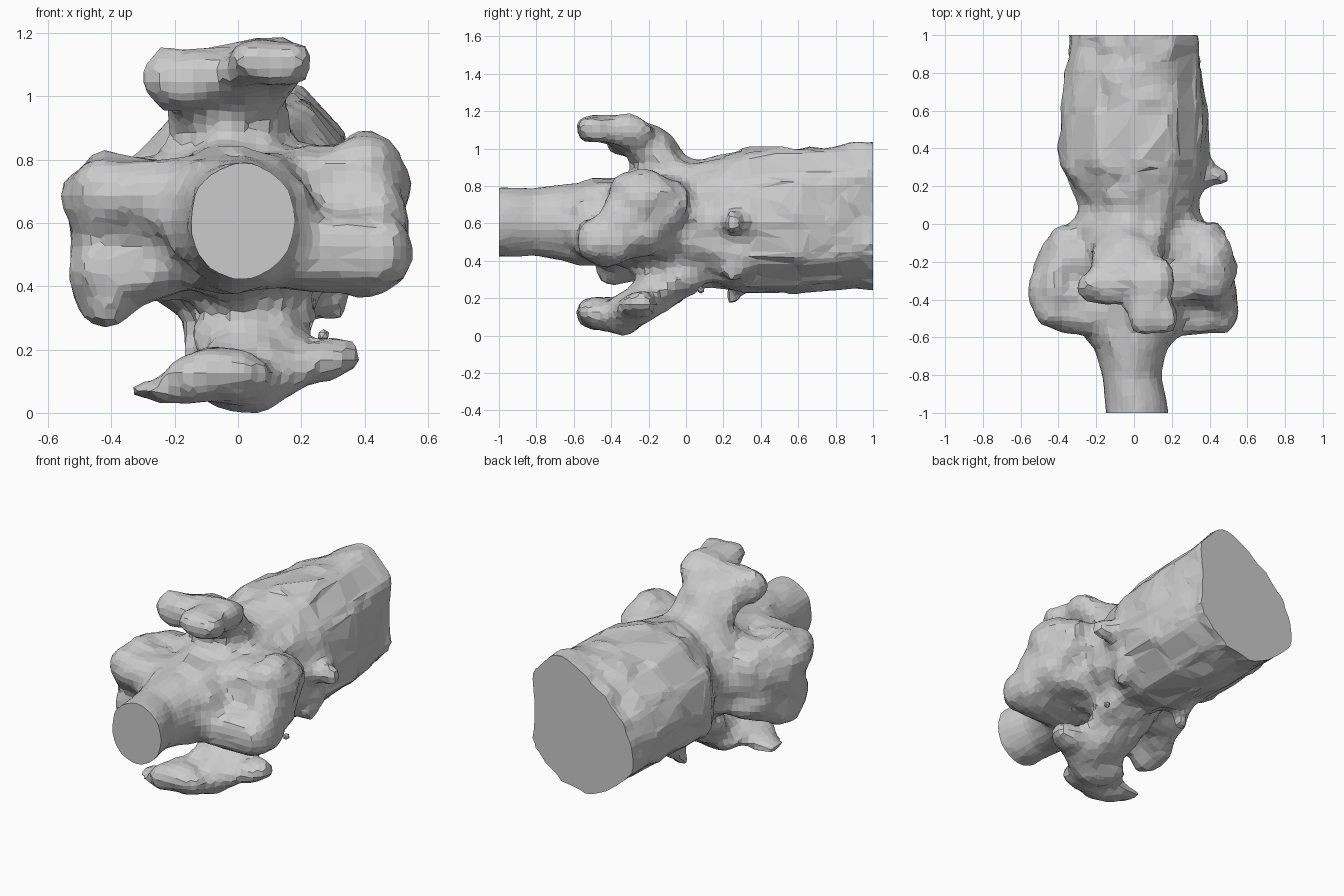
import bpy, bmesh, math
from mathutils import Vector, noise

if "Cube" in bpy.data.objects:
    bpy.data.objects.remove(bpy.data.objects["Cube"])


def finish(bm, name):
    mesh = bpy.data.meshes.new(name)
    bm.to_mesh(mesh)
    bm.free()
    obj = bpy.data.objects.new(name, mesh)
    bpy.context.collection.objects.link(obj)
    return obj


def limb(bm, *blobs):
    """Hull stretched over consecutive ellipsoids (x, y, z, rx, ry, rz)."""
    for a, b in zip(blobs, blobs[1:]):
        pts = []
        for x, y, z, rx, ry, rz in (a, b):
            for i in range(10):
                for j in range(1, 6):
                    u, v = math.tau * i / 10, math.pi * j / 6
                    pts.append(bm.verts.new((x + rx * math.sin(v) * math.cos(u),
                                             y + ry * math.cos(v),
                                             z + rz * math.sin(v) * math.sin(u))))
        out = bmesh.ops.convex_hull(bm, input=pts)
        junk = set(out["geom_interior"]) | set(out["geom_unused"])
        bmesh.ops.delete(bm, geom=[g for g in junk if isinstance(g, bmesh.types.BMVert)],
                         context='VERTS')


bm = bmesh.new()

# Long core: thin shaft in front, hub, waist and thick trunk behind
tail = [(.31, .63), (.35, .9), (.18, 1.09), (0, .98), (-.14, .87), (-.28, .73),
        (-.33, .63), (-.36, .49), (-.16, .28), (0, .255), (.16, .31), (.33, .46)]
bulge = [1, 1, 1.02, .98, .97, .98, 1, .97, .86, .99, 1.04, 1.04]  # lopsided trunk
sections = [  # y, cx, cz, rx, rz, blend towards the tail outline
    (-1.1, .02, .62, .17, .19, 0), (-.95, .01, .62, .17, .19, 0),
    (-.8, -.015, .62, .16, .185, 0), (-.68, -.02, .62, .19, .205, 0),
    (-.55, 0, .62, .25, .225, 0), (-.35, 0, .62, .28, .24, 0),
    (-.15, 0, .63, .31, .29, 0), (.0, .01, .62, .33, .34, 0),
    (.09, .03, .62, .31, .345, 0), (.18, .01, .62, .35, .36, .1),
    (.3, -.01, .63, .42, .395, .15), (.6, 0, .63, .42, .4, .25),
    (.8, 0, .64, .4, .39, .5), (.93, 0, .63, .37, .38, .75), (1.1, 0, .63, .36, .38, 1)]
rings = []
for y, cx, cz, rx, rz, t in sections:
    ring = []
    for k, (ex, ez) in enumerate(tail):
        a = math.tau * k / 12
        f = bulge[k] if y > .05 else 1
        x, z = cx + f * rx * math.cos(a), cz + f * rz * math.sin(a)
        ring.append(bm.verts.new((x + (ex - x) * t, y, z + (ez - z) * t)))
    rings.append(ring)
for r, s in zip(rings, rings[1:]):
    for k in range(12):
        bm.faces.new((r[k], r[k - 1], s[k - 1], s[k]))
bm.faces.new(rings[0])
bm.faces.new(rings[-1][::-1])

# Top petal: stem, crossbar and forward nose
limb(bm, (-.03, -.08, .85, .2, .1, .18), (-.03, -.2, 1.03, .19, .14, .1),
     (-.03, -.31, 1.09, .21, .13, .09))
limb(bm, (-.21, -.32, 1.06, .085, .1, .11), (.13, -.3, 1.11, .09, .12, .09))
limb(bm, (.08, -.32, 1.11, .12, .13, .085), (.1, -.5, 1.12, .14, .1, .08))

# Bottom petal: stem, sole, nose and right-hand tip
limb(bm, (.06, .08, .4, .2, .1, .13), (.05, -.2, .22, .18, .14, .1),
     (.02, -.36, .11, .15, .13, .1))
limb(bm, (-.05, -.33, .12, .13, .12, .09), (-.07, -.48, .14, .18, .12, .085))
limb(bm, (-.1, -.45, .09, .1, .13, .05), (-.3, -.42, .085, .06, .1, .035))
limb(bm, (.12, -.28, .15, .12, .13, .08), (.34, -.24, .19, .06, .08, .06))

# Left petal: flat-topped upper finger reaching the shaft, sagging lower finger
limb(bm, (-.1, -.2, .68, .14, .2, .16), (-.36, -.14, .67, .12, .16, .15),
     (-.41, -.38, .7, .15, .18, .145))
limb(bm, (-.1, -.46, .69, .12, .19, .13), (-.43, -.38, .7, .14, .17, .13))
limb(bm, (-.12, -.12, .52, .14, .14, .15), (-.36, -.16, .5, .12, .16, .15),
     (-.43, -.36, .37, .08, .14, .09))
limb(bm, (-.1, -.38, .52, .1, .14, .12), (-.43, -.36, .47, .1, .15, .14))
limb(bm, (-.42, -.3, .64, .12, .18, .14), (-.43, -.34, .42, .085, .16, .13))

# Right petal: broad lower block and shorter upper finger
limb(bm, (.12, -.14, .68, .17, .16, .17), (.38, -.1, .72, .12, .13, .15),
     (.42, -.25, .77, .13, .16, .145))
limb(bm, (.12, -.28, .71, .12, .15, .13), (.42, -.26, .77, .13, .16, .12))
limb(bm, (.12, -.46, .53, .14, .16, .14), (.42, -.43, .52, .14, .17, .14))
limb(bm, (.15, -.13, .56, .15, .14, .15), (.4, -.26, .57, .13, .17, .13),
     (.43, -.42, .53, .13, .17, .14))
limb(bm, (.43, -.36, .56, .12, .18, .12), (.43, -.22, .74, .1, .15, .13))

# Small spurs on the trunk
limb(bm, (.33, .25, .62, .12, .08, .08), (.48, .25, .62, .03, .03, .06))
limb(bm, (-.1, .3, .36, .1, .1, .1), (-.14, .25, .21, .03, .04, .04))
limb(bm, (.2, .35, .45, .1, .1, .1), (.3, .25, .36, .05, .07, .05))

bmesh.ops.recalc_face_normals(bm, faces=bm.faces)
blend = finish(bm, "body_parts")

# Fuse the parts into one skin of even, visible facets
m = blend.modifiers.new("fuse", 'REMESH')
m.mode = 'VOXEL'
m.voxel_size = .04
m = blend.modifiers.new("soften", 'SMOOTH')
m.factor, m.iterations = .5, 1
m = blend.modifiers.new("facet", 'DECIMATE')
m.ratio = .7
bpy.context.view_layer.update()
evaluated = blend.evaluated_get(bpy.context.evaluated_depsgraph_get())
bm = bmesh.new()
bm.from_mesh(evaluated.to_mesh())
evaluated.to_mesh_clear()
bpy.data.objects.remove(blend)

# Lumpy surface, calmer on the thin front shaft
bm.normal_update()
moves = [(v, v.normal * noise.noise(v.co * 9) * .024
          * (.3 if v.co.y < -.65 else 1)) for v in bm.verts]
for v, d in moves:
    v.co += d

# Flat cuts at both ends
for s in (-1, 1):
    bmesh.ops.bisect_plane(bm, geom=bm.verts[:] + bm.edges[:] + bm.faces[:],
                           plane_co=(0, s, 0), plane_no=(0, s, 0), clear_outer=True)
    rim = [e for e in bm.edges if e.is_boundary]
    bmesh.ops.holes_fill(bm, edges=rim, sides=0)
low = min(v.co.z for v in bm.verts)
bmesh.ops.translate(bm, verts=bm.verts, vec=(0, 0, -low))
bmesh.ops.recalc_face_normals(bm, faces=bm.faces)
finish(bm, "branching_body")

# Loose crumb below the waist
bm = bmesh.new()
bmesh.ops.create_icosphere(bm, subdivisions=1, radius=.02)
bmesh.ops.translate(bm, verts=bm.verts, vec=Vector((.27, .08, .245)))
finish(bm, "loose_crumb")
